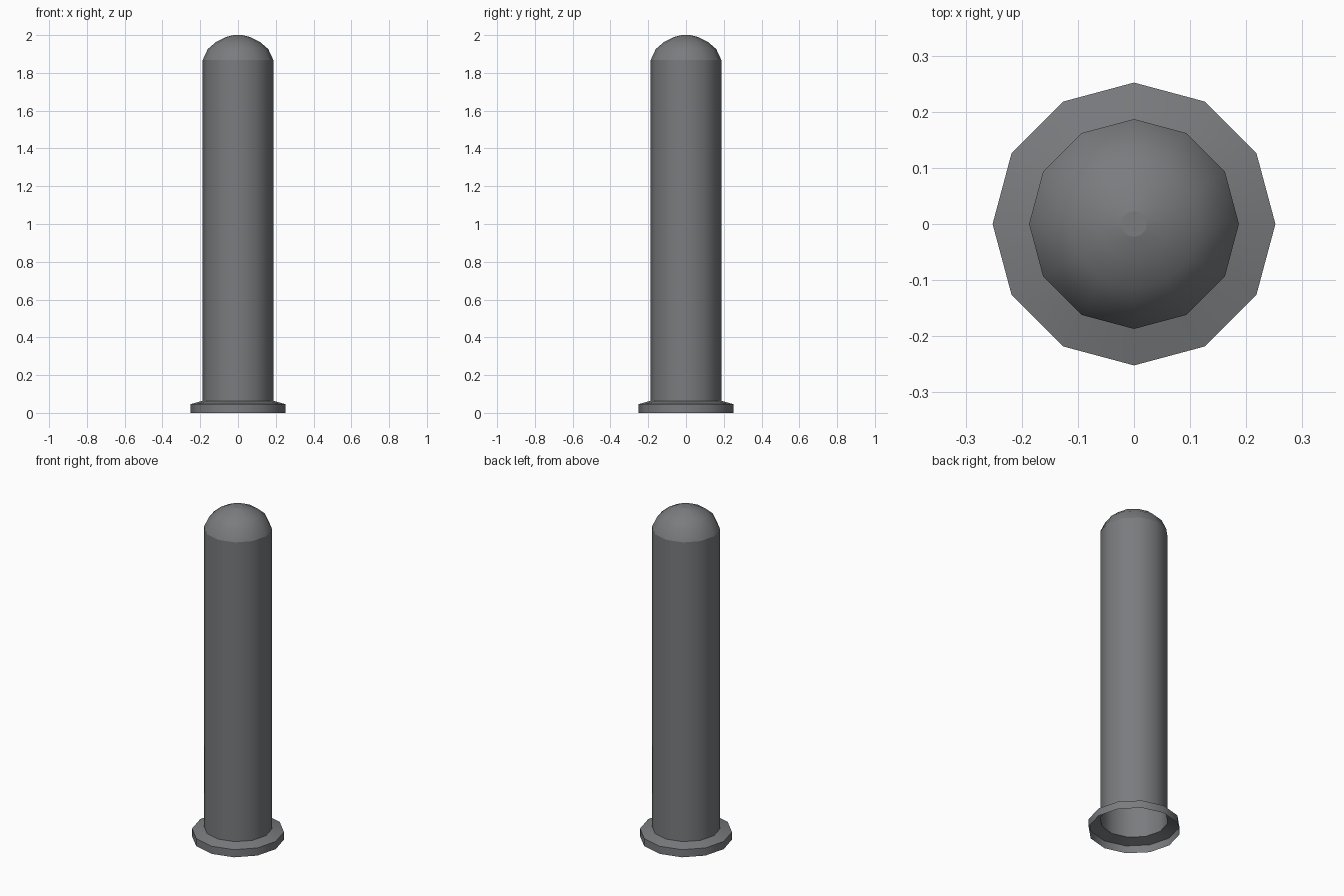
import bpy, bmesh, math

if "Cube" in bpy.data.objects:
    bpy.data.objects.remove(bpy.data.objects["Cube"])

SIDES = 12

steel = bpy.data.materials.new("dark_grey_steel")
steel.diffuse_color = (0.195, 0.2, 0.21, 1)
steel.use_nodes = True
steel.node_tree.nodes["Principled BSDF"].inputs["Base Color"].default_value = steel.diffuse_color


def lathe(name, profile, sharp=(), cap=False):
    """Spin (radius, z) points into an open shell; sharp lists hard ring indices."""
    bm = bmesh.new()
    rings = []
    for r, z in profile:
        rings.append([bm.verts.new((r * math.cos(2 * math.pi * i / SIDES),
                                    r * math.sin(2 * math.pi * i / SIDES), z))
                      for i in range(SIDES)])
    for lo, hi in zip(rings, rings[1:]):
        for i in range(SIDES):
            j = (i + 1) % SIDES
            bm.faces.new((lo[i], lo[j], hi[j], hi[i]))
    if cap:
        bm.faces.new(rings[-1])
    for f in bm.faces:
        f.smooth = True
    for k in sharp:
        for i in range(SIDES):
            bm.edges.get((rings[k][i], rings[k][(i + 1) % SIDES])).smooth = False
    mesh = bpy.data.meshes.new(name)
    bm.to_mesh(mesh)
    bm.free()
    mesh.materials.append(steel)
    obj = bpy.data.objects.new(name, mesh)
    bpy.context.collection.objects.link(obj)
    return obj


# Base flange: short rim with a shallow sloping top, open underneath
lathe("base_flange", [(0.252, 0), (0.252, 0.046), (0.187, 0.064)], sharp=[1])

# Post with domed top ending in a small flat disc
lathe("post", [(0.187, 0.064), (0.187, 1.868), (0.16, 1.926), (0.116, 1.964),
               (0.064, 1.99), (0.023, 2.0)], sharp=[1, 5], cap=True)
